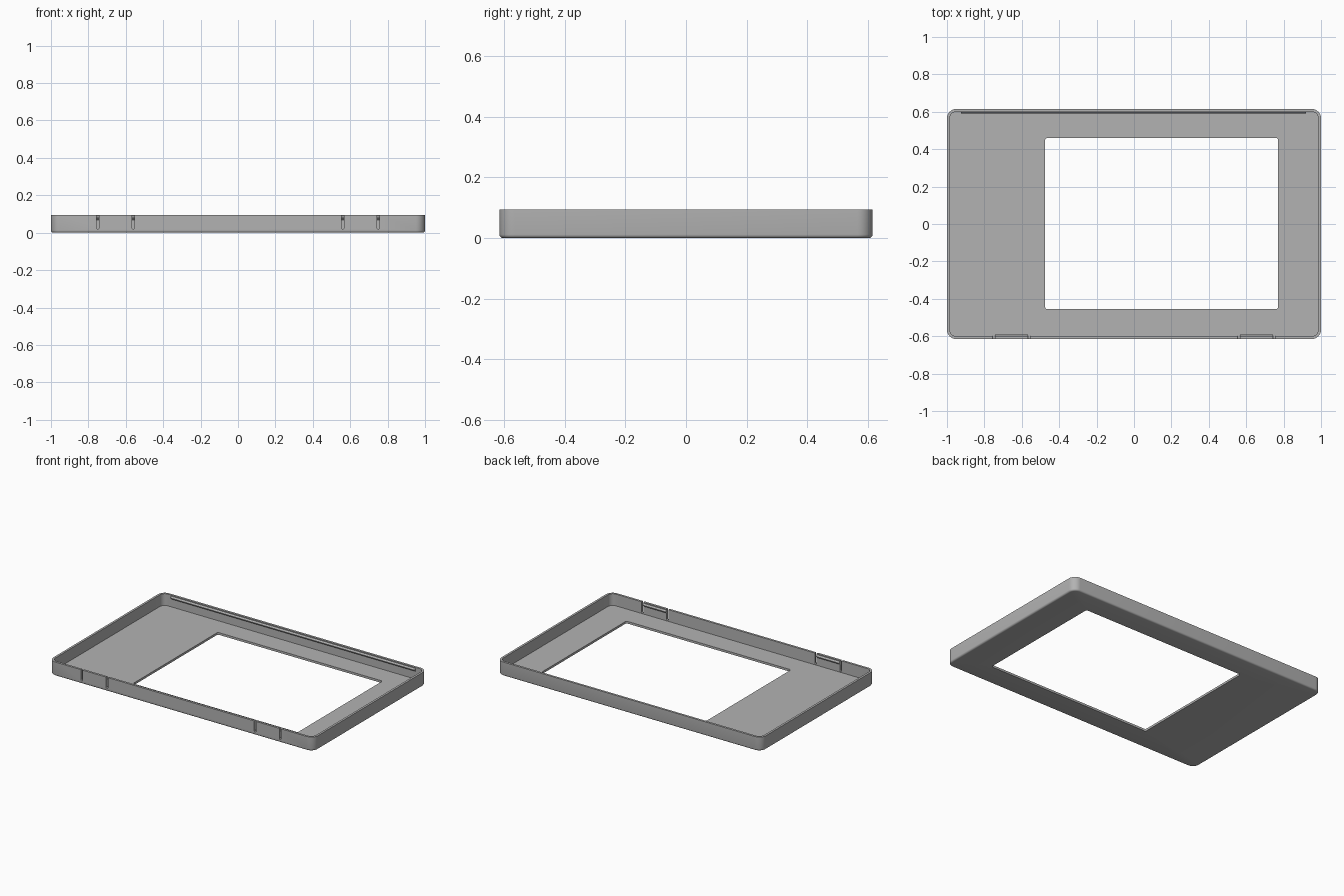
import bpy, bmesh, math

cube = bpy.data.objects.get("Cube")
if cube:
    bpy.data.objects.remove(cube, do_unlink=True)

HX, HY, TOP = 1.0, 0.615, 0.095
WALL, FLOOR, RADIUS, FILLET = 0.015, 0.015, 0.05, 0.012

grey = bpy.data.materials.new("plain grey")
grey.use_nodes = True
colour = (0.45, 0.45, 0.45, 1)
grey.diffuse_color = colour
grey.node_tree.nodes["Principled BSDF"].inputs["Base Color"].default_value = colour


def finish(name, bm):
    bmesh.ops.recalc_face_normals(bm, faces=bm.faces)
    mesh = bpy.data.meshes.new(name)
    bm.to_mesh(mesh)
    bm.free()
    mesh.materials.append(grey)
    obj = bpy.data.objects.new(name, mesh)
    bpy.context.collection.objects.link(obj)
    return obj


def rounded_ring(bm, x0, x1, y0, y1, r, z, steps=8):
    corners = [(x1 - r, y1 - r), (x0 + r, y1 - r), (x0 + r, y0 + r), (x1 - r, y0 + r)]
    ring = []
    for i, (cx, cy) in enumerate(corners):
        for s in range(steps + 1):
            a = math.pi / 2 * (i + s / steps)
            ring.append(bm.verts.new((cx + r * math.cos(a), cy + r * math.sin(a), z)))
    return ring


def extrude_x(name, x0, x1, profile):
    """Prism along x from a (y, z) profile."""
    bm = bmesh.new()
    ends = [[bm.verts.new((x, y, z)) for y, z in profile] for x in (x0, x1)]
    n = len(profile)
    for end in ends:
        bm.faces.new(end)
    for i in range(n):
        j = (i + 1) % n
        bm.faces.new((ends[0][i], ends[0][j], ends[1][j], ends[1][i]))
    return finish(name, bm)


# Tray: rings from the window, under the floor, up the wall and back inside
bm = bmesh.new()


def tray_ring(inset, z):
    return rounded_ring(bm, inset - HX, HX - inset, inset - HY, HY - inset, RADIUS - inset, z)


def window_ring(z):
    return rounded_ring(bm, -0.475, 0.77, -0.455, 0.46, 0.012, z)


rings = [window_ring(FLOOR), window_ring(0)]
for k in range(5):
    a = math.pi / 2 * k / 4
    rings.append(tray_ring(FILLET * (1 - math.sin(a)), FILLET * (1 - math.cos(a))))
rings += [tray_ring(0, TOP), tray_ring(WALL, TOP), tray_ring(WALL, FLOOR)]
for a, b in zip(rings, rings[1:] + rings[:1]):
    for i in range(len(a)):
        j = (i + 1) % len(a)
        bm.faces.new((a[i], a[j], b[j], b[i]))
tray = finish("tray", bm)

# Round-ended slits that free the two front snap tabs
bm = bmesh.new()
for x in (-0.75, -0.56, 0.56, 0.75):
    w = 0.007
    outline = [(x + w, 0.12), (x - w, 0.12)]
    outline += [(x - w * math.cos(t * math.pi / 6), 0.027 - w * math.sin(t * math.pi / 6)) for t in range(7)]
    ends = [[bm.verts.new((px, y, pz)) for px, pz in outline] for y in (-HY - 0.02, -HY + 0.03)]
    for end in ends:
        bm.faces.new(end)
    for i in range(len(outline)):
        j = (i + 1) % len(outline)
        bm.faces.new((ends[0][i], ends[0][j], ends[1][j], ends[1][i]))
cutter = finish("slit_cutter", bm)
cutter.hide_render = True
cutter.hide_set(True)
cut = tray.modifiers.new("slits", "BOOLEAN")
cut.operation = "DIFFERENCE"
cut.solver = "EXACT"
cut.object = cutter


def wedge(side):
    y = side * (HY - WALL)
    return [(y + side * 0.003, 0.068), (y, 0.068), (y - side * 0.009, 0.077),
            (y - side * 0.009, 0.08), (y, 0.088), (y + side * 0.003, 0.088)]


# Catch ridges inside the back wall and on the snap tabs
extrude_x("back_ridge", -0.925, 0.92, wedge(1))
for name, side in (("left", 1), ("right", -1)):
    extrude_x(name + "_tab_catch", side * 0.567, side * 0.743, wedge(-1))

# Smooth the rounded corners and keep the rims sharp
bpy.ops.object.select_all(action="DESELECT")
tray.select_set(True)
bpy.context.view_layer.objects.active = tray
bpy.ops.object.modifier_apply(modifier="slits")
bpy.ops.object.shade_smooth_by_angle(angle=math.radians(35))
